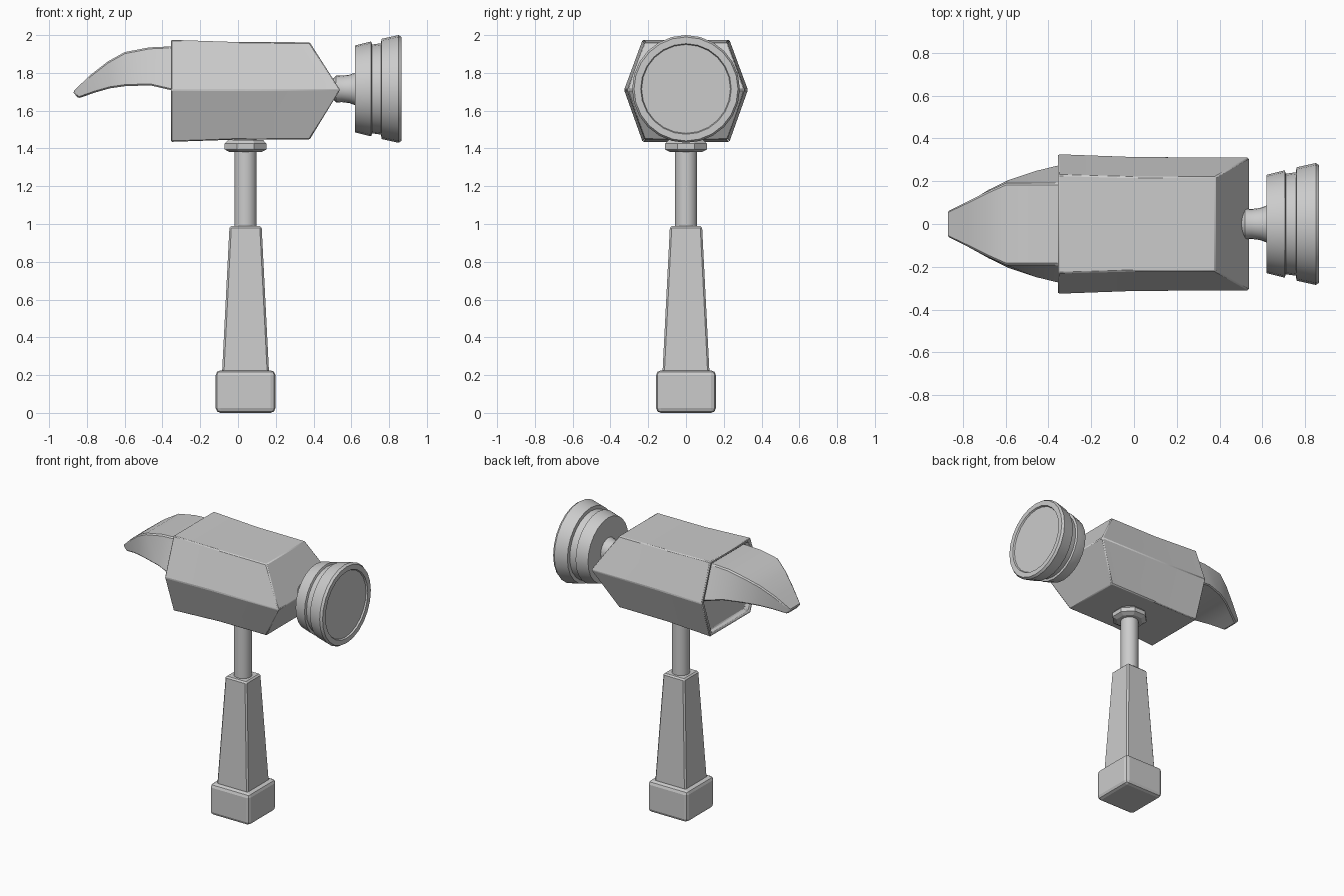
import bpy
from math import cos, sin, pi, radians
from mathutils import Matrix
import bmesh

if "Cube" in bpy.data.objects:
    bpy.data.objects.remove(bpy.data.objects["Cube"])

CX = 0.04      # handle axis
HZ = 1.71      # head axis height


def loft(name, rings, bevel=0.0, segments=1):
    """Skin equal-length point rings, closing both ends with caps."""
    bm = bmesh.new()
    loops = [[bm.verts.new(p) for p in ring] for ring in rings]
    n = len(loops[0])
    for a, b in zip(loops, loops[1:]):
        for i in range(n):
            j = (i + 1) % n
            bm.faces.new((a[i], a[j], b[j], b[i]))
    bm.faces.new(loops[0])
    bm.faces.new(loops[-1])
    bmesh.ops.recalc_face_normals(bm, faces=bm.faces)
    mesh = bpy.data.meshes.new(name)
    bm.to_mesh(mesh)
    bm.free()
    ob = bpy.data.objects.new(name, mesh)
    bpy.context.collection.objects.link(ob)
    if bevel:
        mod = ob.modifiers.new("Bevel", 'BEVEL')
        mod.width = bevel
        mod.segments = segments
        mod.limit_method = 'ANGLE'
        mod.angle_limit = radians(35)
    return ob


def smooth(ob, angle=30):
    bpy.ops.object.select_all(action='DESELECT')
    ob.select_set(True)
    bpy.context.view_layer.objects.active = ob
    bpy.ops.object.shade_smooth_by_angle(angle=radians(angle))


def square(h, z):
    return [(CX + sx * h, sy * h, z) for sx, sy in ((-1, -1), (1, -1), (1, 1), (-1, 1))]


def ring_z(r, z, n):
    return [(CX + r * cos(2 * pi * (i + .5) / n), r * sin(2 * pi * (i + .5) / n), z) for i in range(n)]


def ring_x(r, x, n, zc=1.715):
    return [(x, r * cos(2 * pi * i / n), zc + r * sin(2 * pi * i / n)) for i in range(n)]


# Handle: pommel, tapered grip, metal shaft and collar
loft("pommel", [square(0.158, 0.0), square(0.158, 0.225)], 0.025, 2)
loft("grip", [square(0.125, 0.2), square(0.085, 0.99)], 0.01)
smooth(loft("shaft", [ring_z(0.06, 0.97, 12), ring_z(0.06, 1.5, 12)]), 35)
loft("collar", [ring_z(r, z, 8) for r, z in
                ((0.09, 1.38), (0.12, 1.395), (0.12, 1.425), (0.1, 1.445))])


# Hexagonal head: recessed back end, wedge-shaped front end
def hexagon(x, mid, top, h, xm=None):
    xm = x if xm is None else xm
    z0, z1 = HZ - 0.005 - h, HZ - 0.005 + h
    return [(xm, mid, HZ), (x, top, z1), (x, -top, z1),
            (xm, -mid, HZ), (x, -top, z0), (x, top, z0)]


head = loft("head", [
    hexagon(-0.325, 0.29, 0.2, 0.24),
    hexagon(-0.355, 0.30, 0.21, 0.25),
    hexagon(-0.355, 0.328, 0.23, 0.27),
    hexagon(0.0, 0.315, 0.22, 0.258),
    hexagon(0.38, 0.312, 0.22, 0.257, 0.54)])
# Split the front cap along the wedge ridge and soften the rim
bm = bmesh.new()
bm.from_mesh(head.data)
tips = [v for v in bm.verts if v.co.x > 0.5]
bmesh.ops.connect_verts(bm, verts=tips)
bmesh.ops.recalc_face_normals(bm, faces=bm.faces)
bm.to_mesh(head.data)
bm.free()
bev = head.modifiers.new("Bevel", 'BEVEL')
bev.width = 0.006
bev.segments = 1
bev.limit_method = 'ANGLE'
smooth(head, 25)

# Curved claw: (top x, top z, top half-width, bottom x, bottom z, bottom half-width)
claw = [(-0.31, 1.94, 0.19, -0.31, 1.70, 0.28),
        (-0.36, 1.94, 0.19, -0.36, 1.71, 0.275),
        (-0.47, 1.935, 0.19, -0.46, 1.733, 0.25),
        (-0.60, 1.91, 0.19, -0.59, 1.731, 0.205),
        (-0.69, 1.86, 0.15, -0.68, 1.718, 0.16),
        (-0.78, 1.79, 0.105, -0.76, 1.695, 0.11),
        (-0.875, 1.70, 0.06, -0.845, 1.665, 0.06)]
smooth(loft("claw", [[(xt, -wt, zt), (xt, wt, zt), (xb, wb, zb), (xb, -wb, zb)]
                     for xt, zt, wt, xb, zb, wb in claw], 0.008), 32)

# Neck and stepped striking disc with a shallow recessed face
neck = [(0.05, 0.50), (0.072, 0.52), (0.07, 0.55), (0.075, 0.59), (0.09, 0.63)]
smooth(loft("neck", [ring_x(r, x, 20) for r, x in neck]), 40)
disc = [(0.23, 0.62), (0.25, 0.70), (0.25, 0.705), (0.235, 0.71), (0.242, 0.757),
        (0.265, 0.76), (0.285, 0.85), (0.275, 0.866), (0.24, 0.866), (0.235, 0.855)]
smooth(loft("striking_disc", [ring_x(r, x, 24) for r, x in disc]), 25)
